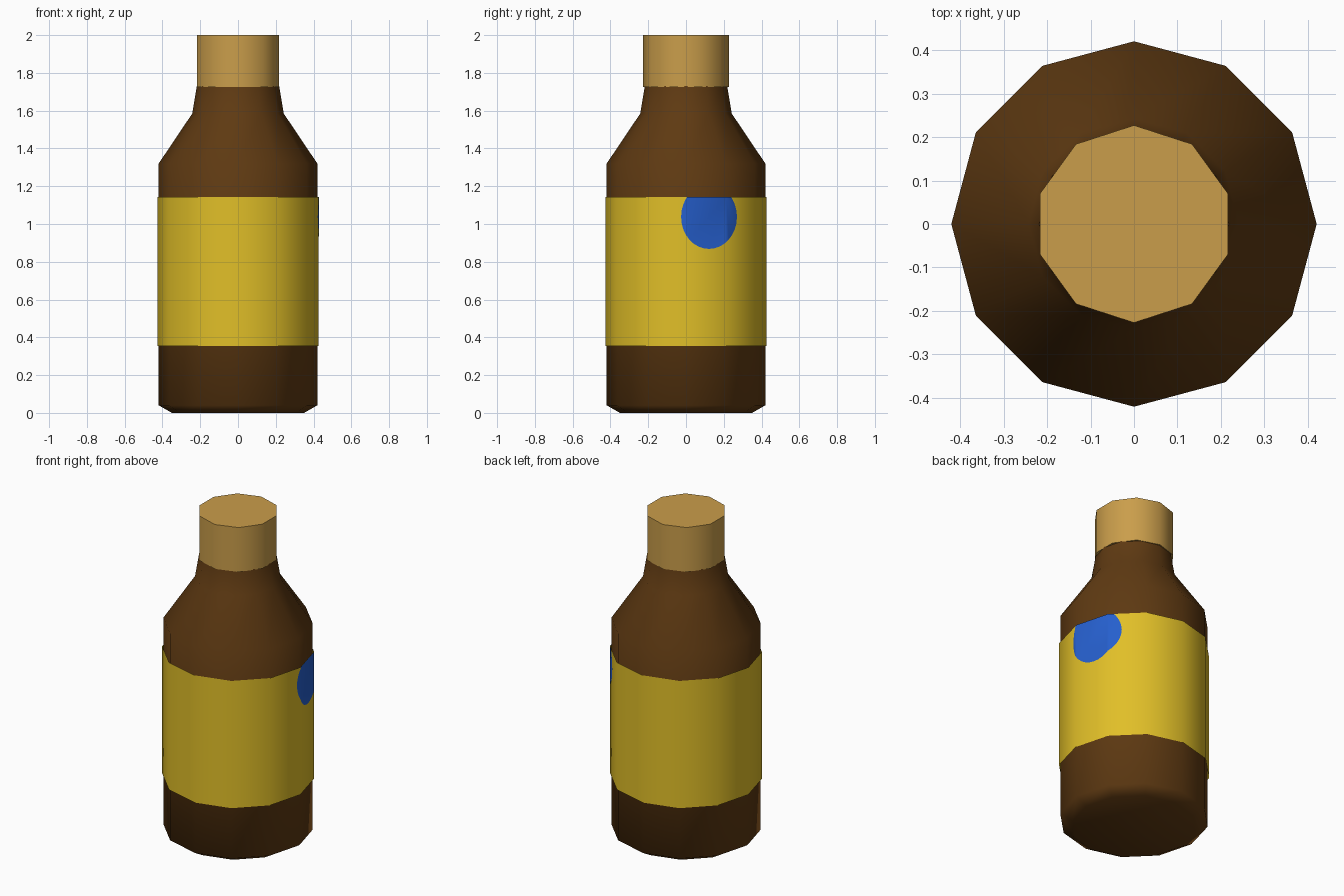
import bpy, bmesh, math

if "Cube" in bpy.data.objects:
    bpy.data.objects.remove(bpy.data.objects["Cube"])


def material(name, rgb):
    m = bpy.data.materials.new(name)
    m.diffuse_color = (*rgb, 1)
    m.use_nodes = True
    m.node_tree.nodes["Principled BSDF"].inputs["Base Color"].default_value = m.diffuse_color
    return m


brown = material("brown glass", (0.114, 0.042, 0.006))
yellow = material("yellow paper", (0.75, 0.52, 0.021))
blue = material("blue ink", (0.019, 0.114, 0.61))
tan = material("tan cap", (0.59, 0.34, 0.07))


def finish(name, bm, mat, angle):
    me = bpy.data.meshes.new(name)
    bm.to_mesh(me)
    bm.free()
    me.materials.append(mat)
    ob = bpy.data.objects.new(name, me)
    bpy.context.collection.objects.link(ob)
    bpy.ops.object.select_all(action='DESELECT')
    ob.select_set(True)
    bpy.context.view_layer.objects.active = ob
    bpy.ops.object.shade_smooth_by_angle(angle=math.radians(angle))
    return ob


def lathe(name, profile, sides, mat, angle, start=0.0, bottom=False, top=False):
    """Turn a (radius, height) profile, listed from bottom to top, about z."""
    bm = bmesh.new()
    rings = []
    for r, z in profile:
        ring = []
        for i in range(sides):
            a = start + i * math.tau / sides
            ring.append(bm.verts.new((r * math.cos(a), r * math.sin(a), z)))
        rings.append(ring)
    for lo, hi in zip(rings, rings[1:]):
        for i in range(sides):
            j = (i + 1) % sides
            bm.faces.new((lo[i], lo[j], hi[j], hi[i]))
    if bottom:
        bm.faces.new(rings[0][::-1])
    if top:
        bm.faces.new(rings[-1])
    return finish(name, bm, mat, angle)


# Bottle body with chamfered base, shoulder and neck
lathe("bottle_body",
      [(0.35, 0), (0.42, 0.04), (0.42, 1.32), (0.242, 1.585), (0.218, 1.73)],
      12, brown, 65, bottom=True, top=True)

# Paper label: thin open sleeve
LABEL_R, LABEL_LOW, LABEL_TOP = 0.427, 0.355, 1.143
lathe("label", [(LABEL_R, LABEL_LOW), (LABEL_R, LABEL_TOP)], 12, yellow, 40)

# Cap with ten sides
lathe("cap", [(0.227, 1.725), (0.227, 2.0)], 10, tan, 40,
      start=math.pi / 2, bottom=True, top=True)

# Blue spot: an oval cut off at the label's top and folded onto its facets
bm = bmesh.new()
oval = []
for i in range(32):
    a = i * math.tau / 32
    oval.append(bm.verts.new((0, 0.122 + 0.148 * math.cos(a), 1.038 + 0.17 * math.sin(a))))
bm.faces.new(oval)


def cut(co, no, clear=False):
    bmesh.ops.bisect_plane(bm, geom=bm.verts[:] + bm.edges[:] + bm.faces[:],
                           plane_co=co, plane_no=no, clear_outer=clear)


cut((0, 0, LABEL_TOP), (0, 0, 1), True)
cut((0, 0, 0), (0, 1, 0))
cut((0, LABEL_R / 2, 0), (0, 1, 0))
apothem = (LABEL_R + 0.002) * math.cos(math.radians(15))
for v in bm.verts:
    v.co.x = min((apothem - v.co.y * math.sin(n)) / math.cos(n)
                 for n in map(math.radians, (-15, 15, 45)))
finish("label_spot", bm, blue, 40)
